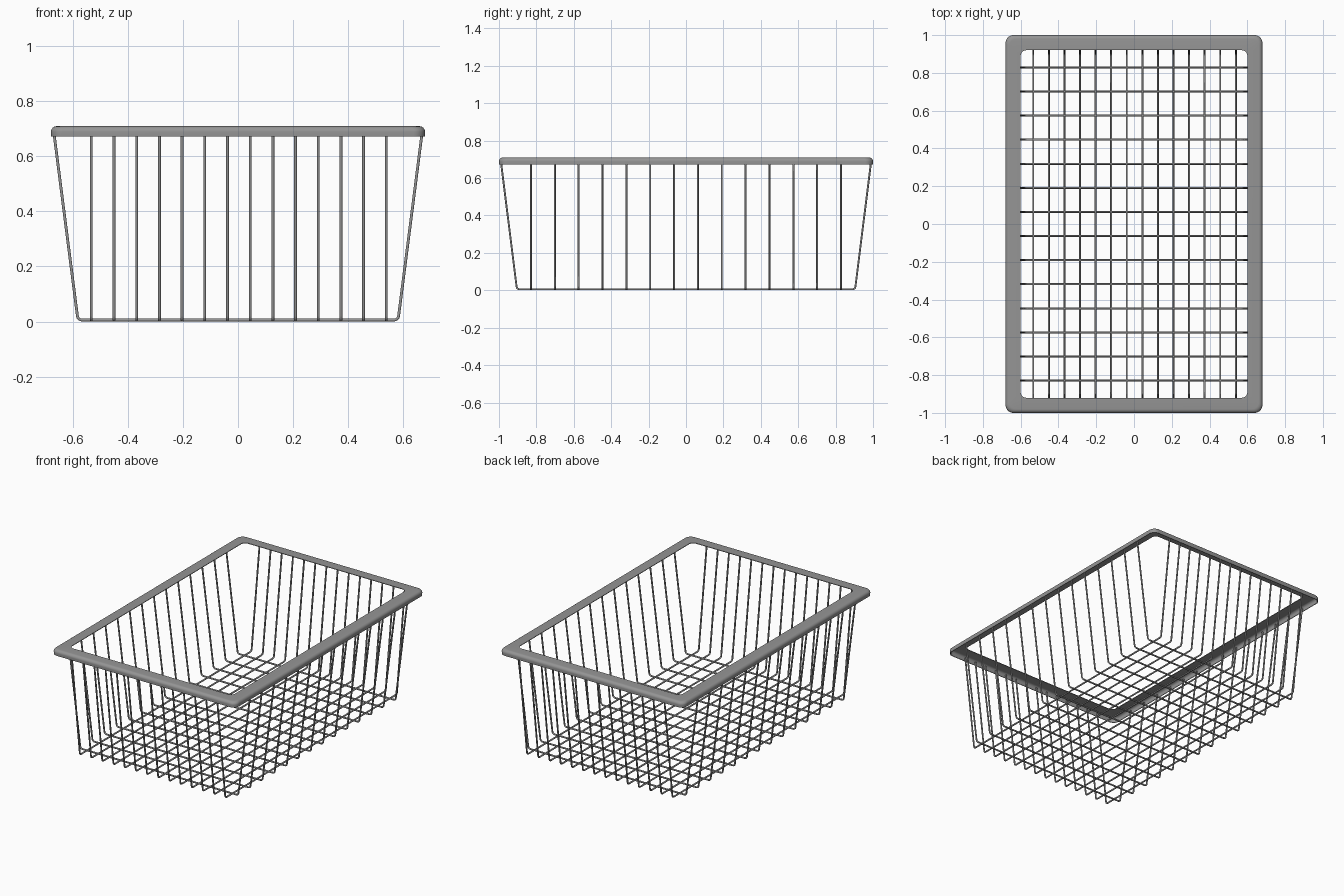
import bpy, bmesh, math
from mathutils import Vector

if "Cube" in bpy.data.objects:
    bpy.data.objects.remove(bpy.data.objects["Cube"])

HX, HY = 0.68, 1.0         # outer half sizes of the rim
WIRE_R = 0.0055


def material(name, rgb):
    m = bpy.data.materials.new(name)
    m.diffuse_color = (*rgb, 1)
    m.use_nodes = True
    m.node_tree.nodes["Principled BSDF"].inputs["Base Color"].default_value = m.diffuse_color
    return m


GREY = material("grey metal", (0.3, 0.3, 0.3))


def finish(bm, name):
    bmesh.ops.recalc_face_normals(bm, faces=bm.faces)
    me = bpy.data.meshes.new(name)
    bm.to_mesh(me)
    bm.free()
    me.materials.append(GREY)
    ob = bpy.data.objects.new(name, me)
    bpy.context.collection.objects.link(ob)
    bpy.ops.object.select_all(action='DESELECT')
    ob.select_set(True)
    bpy.context.view_layer.objects.active = ob
    bpy.ops.object.shade_smooth_by_angle(angle=math.radians(50))
    return ob


def bridge(bm, a, b):
    n = len(a)
    for i in range(n):
        j = (i + 1) % n
        bm.faces.new((a[i], a[j], b[j], b[i]))


def rounded_rect(bm, hx, hy, r, z, seg=8):
    verts = []
    for k, (sx, sy) in enumerate(((1, 1), (-1, 1), (-1, -1), (1, -1))):
        for i in range(seg + 1):
            a = math.pi / 2 * (k + i / seg)
            verts.append(bm.verts.new((sx * (hx - r) + r * math.cos(a),
                                       sy * (hy - r) + r * math.sin(a), z)))
    return verts


# Rim: flat flange with a rounded skirt on its outer edge, open underneath
def arc(r, start, end, n=6):
    pts = []
    for i in range(n + 1):
        a = math.radians(start + (end - start) * i / n)
        pts.append((0.02 - r * math.cos(a), 0.69 + r * math.sin(a)))
    return pts


profile = [(0.001, 0.673)] + arc(0.02, 0, 90) + [(0.08, 0.71), (0.08, 0.706)]
profile += arc(0.016, 90, 0) + [(0.005, 0.673)]
bm = bmesh.new()
loops = [rounded_rect(bm, HX - d, HY - d, 0.042 - 0.15 * d, z) for d, z in profile]
for i, loop in enumerate(loops):
    bridge(bm, loop, loops[(i + 1) % len(loops)])
finish(bm, "rim")


# Wires: U-shaped rods with rounded lower corners
def u_path(bottom, top):
    c = Vector((bottom, WIRE_R))
    t = Vector((top, 0.692))
    a = c - Vector((0.016, 0))
    b = c + (t - c).normalized() * 0.016
    half = [t]
    for i in range(6):
        s = i / 5
        half.append(b * (1 - s) ** 2 + c * 2 * s * (1 - s) + a * s * s)
    return half + [Vector((-p.x, p.y)) for p in reversed(half)]


def wires(name, bottom, top, spacing, shift, along_x, sides=8):
    bm = bmesh.new()
    path = u_path(bottom, top)
    for k in range(14):
        off = (k - 6.5) * spacing + shift
        rings = []
        for i, p in enumerate(path):
            d = (path[min(i + 1, len(path) - 1)] - path[max(i - 1, 0)]).normalized()
            n = Vector((-d.y, d.x))
            ring = []
            for s in range(sides):
                a = 2 * math.pi * (s + 0.5) / sides
                q = p + n * WIRE_R * math.cos(a)
                w = off + WIRE_R * math.sin(a)
                ring.append(bm.verts.new((q.x, w, q.y) if along_x else (w, q.x, q.y)))
            rings.append(ring)
        for r0, r1 in zip(rings, rings[1:]):
            bridge(bm, r0, r1)
        bm.faces.new(rings[0])
        bm.faces.new(rings[-1])
    finish(bm, name)


wires("cross_wires", 0.582, 0.67, 0.1275, 0.0, True)
wires("long_wires", 0.904, 0.99, 0.0825, 0.003, False)
